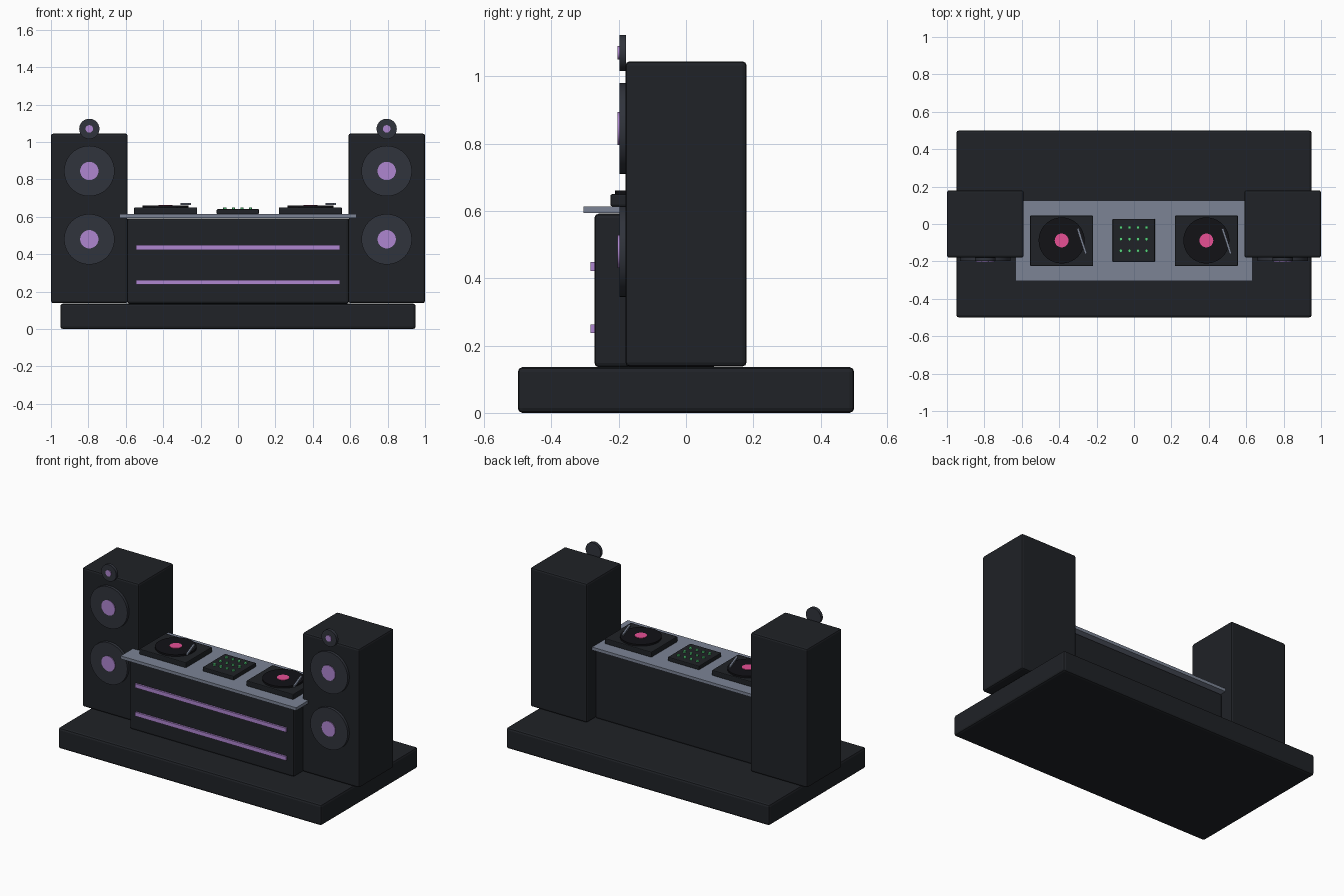
import bpy, math

if "Cube" in bpy.data.objects:
    bpy.data.objects.remove(bpy.data.objects["Cube"])


def material(name, rgb):
    m = bpy.data.materials.new(name)
    m.diffuse_color = (*rgb, 1)
    m.use_nodes = True
    m.node_tree.nodes["Principled BSDF"].inputs["Base Color"].default_value = m.diffuse_color
    return m


BODY = material("charcoal", (0.014, 0.016, 0.02))
CONE = material("cone_grey", (0.03, 0.034, 0.045))
VINYL = material("vinyl", (0.006, 0.006, 0.008))
STEEL = material("steel", (0.2, 0.23, 0.3))
PURPLE = material("purple", (0.43, 0.24, 0.63))
PINK = material("pink", (0.8, 0.08, 0.3))
GREEN = material("green", (0.1, 0.7, 0.22))


def finish(ob, name, mat):
    ob.name = name
    ob.data.materials.append(mat)
    return ob


def box(name, lo, hi, mat, bevel=0.0, turn=0.0):
    bpy.ops.mesh.primitive_cube_add(size=1, location=[(a + b) / 2 for a, b in zip(lo, hi)])
    ob = finish(bpy.context.object, name, mat)
    ob.scale = [b - a for a, b in zip(lo, hi)]
    bpy.ops.object.transform_apply(location=False, rotation=False, scale=True)
    ob.rotation_euler.z = turn
    if bevel:
        mod = ob.modifiers.new("bevel", 'BEVEL')
        mod.width = bevel
        mod.segments = 2
    return ob


def disc(name, centre, radius, depth, mat, facing_front=False, sides=40):
    rot = (math.pi / 2, 0, 0) if facing_front else (0, 0, 0)
    bpy.ops.mesh.primitive_cylinder_add(vertices=sides, radius=radius, depth=depth,
                                        location=centre, rotation=rot)
    ob = finish(bpy.context.object, name, mat)
    bpy.ops.object.shade_smooth_by_angle()
    return ob


# Stage, booth and counter
box("stage", (-0.95, -0.5, 0), (0.95, 0.5, 0.136), BODY, 0.014)
box("booth", (-0.593, -0.272, 0.136), (0.593, 0.092, 0.592), BODY, 0.012)
box("counter", (-0.633, -0.305, 0.594), (0.633, 0.125, 0.614), STEEL)
for i, z in enumerate((0.25, 0.435)):
    box(f"light_strip_{i}", (-0.545, -0.284, z - 0.013), (0.545, -0.268, z + 0.013), PURPLE)

for side, s in (("left", -1), ("right", 1)):
    # Speaker tower with two woofers and a tweeter
    x = 0.795 * s
    box(f"speaker_{side}", (x - 0.205, -0.18, 0.138), (x + 0.205, 0.18, 1.045), BODY, 0.012)
    for part, z, r, cap in (("lower_woofer", 0.48, 0.135, 0.049),
                            ("upper_woofer", 0.845, 0.135, 0.049),
                            ("tweeter", 1.07, 0.054, 0.02)):
        disc(f"{part}_{side}", (x, -0.188, z), r, 0.02, CONE, True)
        disc(f"{part}_cap_{side}", (x, -0.196, z), cap, 0.014, PURPLE, True)

    # Turntable (tonearm on the right of both decks)
    t = 0.387 * s
    box(f"turntable_{side}", (t - 0.169, -0.225, 0.614), (t + 0.169, 0.045, 0.65), BODY, 0.005)
    disc(f"record_{side}", (t, -0.088, 0.655), 0.123, 0.012, VINYL)
    disc(f"record_label_{side}", (t, -0.088, 0.6615), 0.037, 0.005, PINK)
    box(f"tonearm_{side}", (t + 0.102, -0.163, 0.663), (t + 0.114, -0.02, 0.673),
        STEEL, 0, math.radians(18))

# Mixer with knob grid
box("mixer", (-0.114, -0.204, 0.614), (0.112, 0.028, 0.641), BODY, 0.005)
for i in range(4):
    for j in range(3):
        disc(f"knob_{i}_{j}", (-0.07 + 0.0457 * i, -0.143 + 0.062 * j, 0.645),
             0.009, 0.012, GREEN, sides=12)
